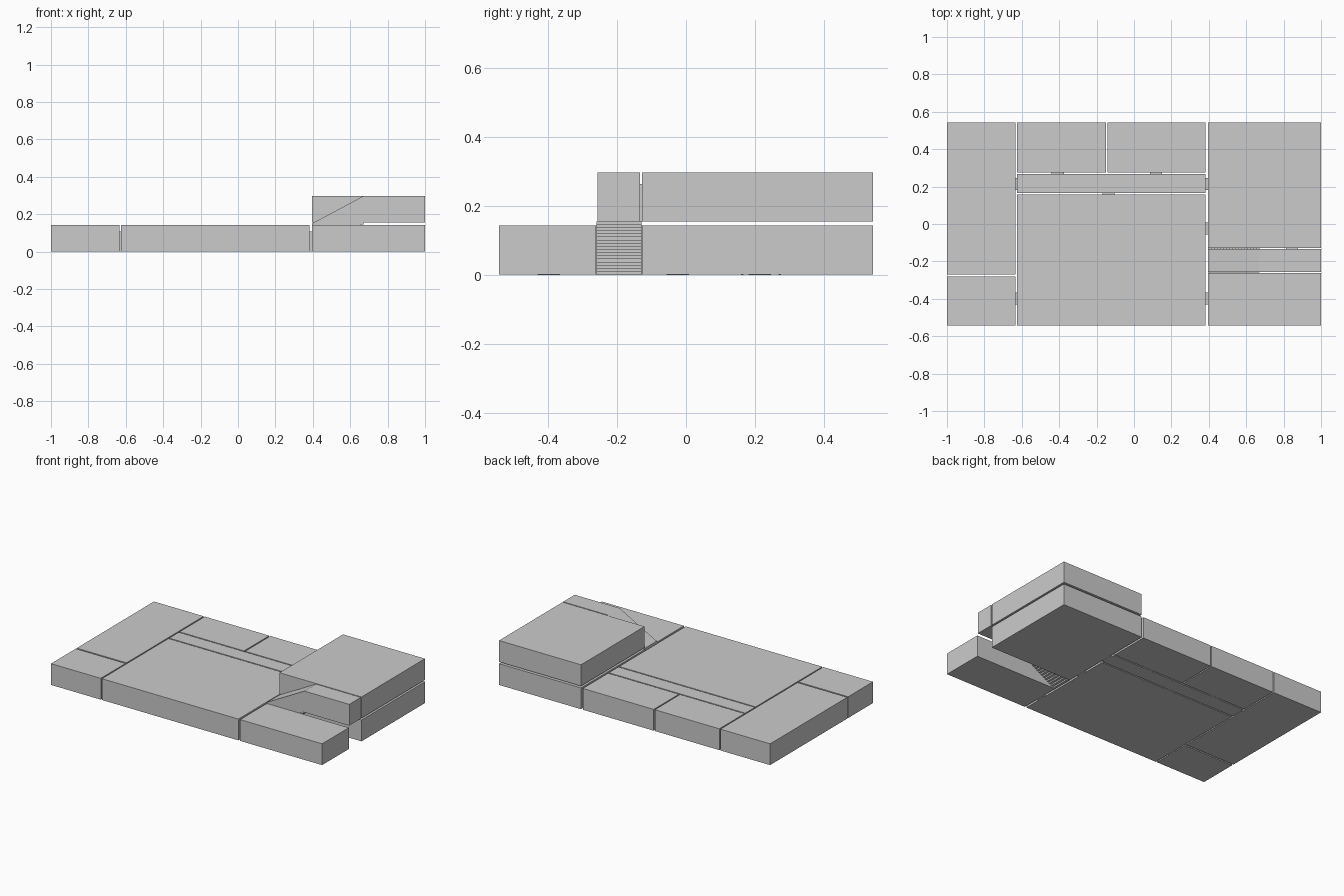
import bpy, bmesh

if "Cube" in bpy.data.objects:
    bpy.data.objects.remove(bpy.data.objects["Cube"])

def box(name, x0, x1, y0, y1, z0, z1):
    """Axis-aligned box given by its extents."""
    bm = bmesh.new()
    bmesh.ops.create_cube(bm, size=1)
    for v in bm.verts:
        v.co = ((x0 + x1) / 2 + v.co.x * (x1 - x0),
                (y0 + y1) / 2 + v.co.y * (y1 - y0),
                (z0 + z1) / 2 + v.co.z * (z1 - z0))
    finish(name, bm)

def prism(name, profile, y0, y1):
    """Extrude an x-z profile along y."""
    bm = bmesh.new()
    face = bm.faces.new([bm.verts.new((x, y0, z)) for x, z in profile])
    ext = bmesh.ops.extrude_face_region(bm, geom=[face])
    verts = [g for g in ext["geom"] if isinstance(g, bmesh.types.BMVert)]
    bmesh.ops.translate(bm, verts=verts, vec=(0, y1 - y0, 0))
    bmesh.ops.recalc_face_normals(bm, faces=bm.faces)
    finish(name, bm)

def finish(name, bm):
    me = bpy.data.meshes.new(name)
    bm.to_mesh(me)
    bm.free()
    bpy.context.collection.objects.link(bpy.data.objects.new(name, me))

# Storey levels and main wall gaps
TOP, UP0, UP1 = 0.143, 0.155, 0.297
L0, L1, R0, R1 = -0.633, -0.625, 0.382, 0.395
DOOR_H = 0.108
F, B = -0.542, 0.542

# Ground floor room volumes
rooms = {
    "left_back_room": (-1, L0, -0.271, B),
    "left_front_room": (-1, L0, F, -0.281),
    "main_room": (L1, R0, F, 0.159),
    "corridor": (L1, R0, 0.167, 0.268),
    "back_left_room": (L1, -0.149, 0.276, B),
    "back_right_room": (-0.141, R0, 0.276, B),
    "right_front_room": (R1, 1, F, -0.261),
    "right_back_room": (R1, 1, -0.127, B),
}
for name, ext in rooms.items():
    box(name, *ext, 0.001, TOP)

# Upper room
box("upper_room", R1, 1, -0.127, B, UP0, UP1)

# Upper hall joined to the sloped stairwell volume
SX = 0.67
prism("upper_hall_and_stairwell",
      [(R1, 0.0), (SX, UP0), (1, UP0), (1, UP1), (SX, UP1), (R1, 0.15)],
      -0.256, -0.134)

# Stair steps, slightly wider than the stairwell
N = 17
dx, dz = (SX - R1) / N, UP0 / N
for i in range(N):
    box(f"step_{i + 1}", R1 + i * dx, R1 + (i + 1) * dx,
        -0.259, -0.129, i * dz, (i + 1) * dz)

# Door openings filling the wall gaps
W = 0.065
for name, x0, x1, y in [
        ("door_left_back", L0, L1, 0.182), ("door_left_front", L0, L1, -0.43),
        ("door_right_corridor", R0, R1, 0.182),
        ("door_right_middle", R0, R1, -0.057),
        ("door_right_front", R0, R1, -0.43)]:
    box(name, x0, x1, y, y + W, 0, DOOR_H)
for name, x, y0, y1, z in [
        ("door_main", -0.168, 0.159, 0.167, 0),
        ("door_back_left", -0.44, 0.268, 0.276, 0),
        ("door_back_right", 0.085, 0.268, 0.276, 0),
        ("door_upper", 0.812, -0.134, -0.127, UP0)]:
    box(name, x, x + W, y0, y1, z, z + DOOR_H)
